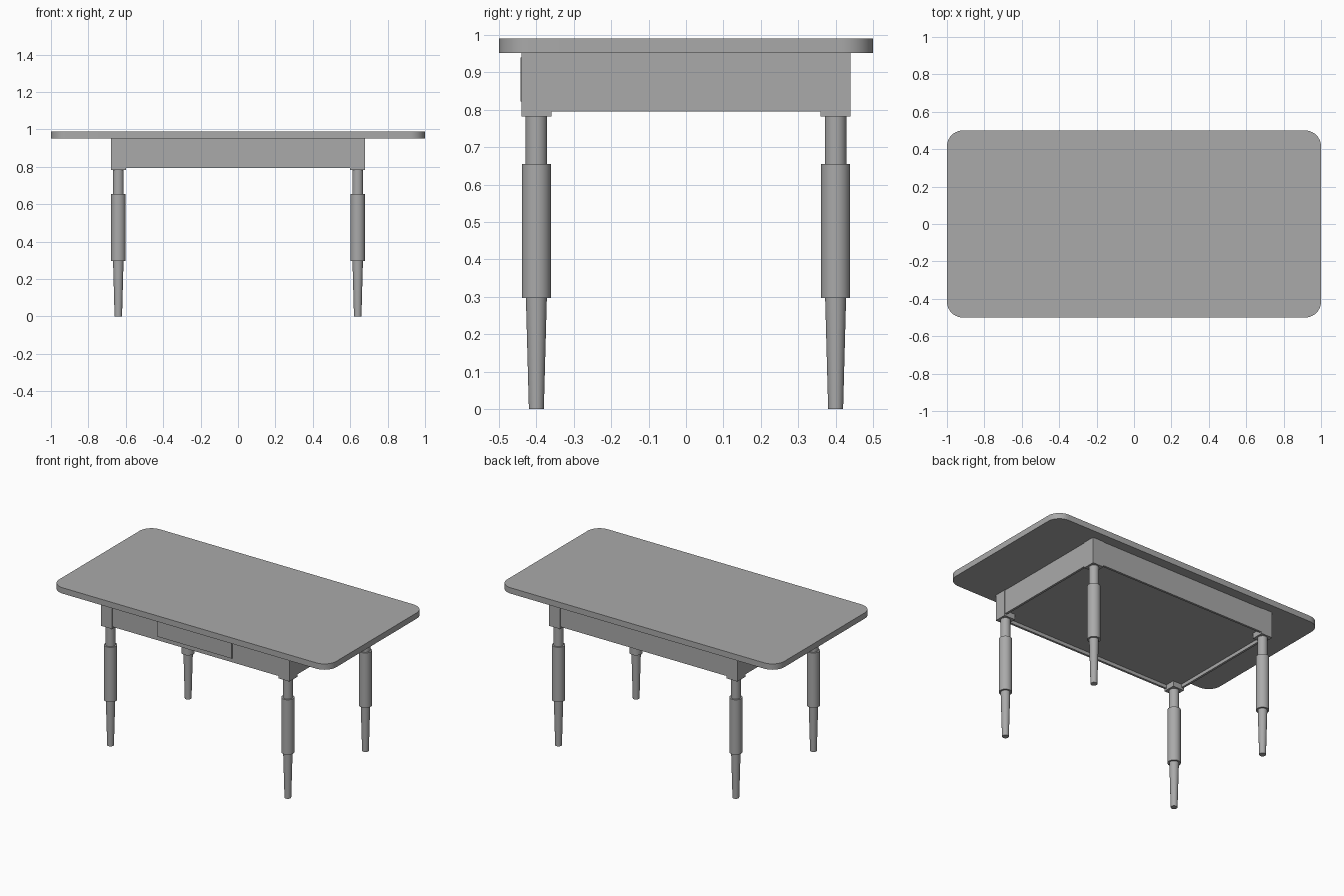
import bpy
import bmesh
import math

default = bpy.data.objects.get("Cube")
if default:
    bpy.data.objects.remove(default, do_unlink=True)

grey = bpy.data.materials.new("plain_grey")
grey.use_nodes = True
GREY = (0.4, 0.4, 0.4, 1)
grey.diffuse_color = GREY
grey.node_tree.nodes["Principled BSDF"].inputs["Base Color"].default_value = GREY


def finish(name, bm, smooth=False):
    bmesh.ops.recalc_face_normals(bm, faces=bm.faces)
    mesh = bpy.data.meshes.new(name)
    bm.to_mesh(mesh)
    bm.free()
    mesh.materials.append(grey)
    obj = bpy.data.objects.new(name, mesh)
    bpy.context.collection.objects.link(obj)
    if smooth:
        bpy.ops.object.select_all(action="DESELECT")
        obj.select_set(True)
        bpy.context.view_layer.objects.active = obj
        bpy.ops.object.shade_smooth_by_angle(angle=math.radians(30))
    return obj


def box_mesh(x0, x1, y0, y1, z0, z1):
    bm = bmesh.new()
    bmesh.ops.create_cube(bm, size=1)
    for v in bm.verts:
        v.co.x = x1 if v.co.x > 0 else x0
        v.co.y = y1 if v.co.y > 0 else y0
        v.co.z = z1 if v.co.z > 0 else z0
    return bm


def turned(name, x, y, profile, sides=32):
    """Lathe a (radius, height) profile around a vertical axis."""
    bm = bmesh.new()
    rings = []
    for r, z in profile:
        rings.append([bm.verts.new((x + r * math.cos(math.tau * i / sides),
                                    y + r * math.sin(math.tau * i / sides), z))
                      for i in range(sides)])
    for low, high in zip(rings, rings[1:]):
        for i in range(sides):
            j = (i + 1) % sides
            bm.faces.new((low[i], low[j], high[j], high[i]))
    bm.faces.new(rings[0])
    bm.faces.new(rings[-1])
    return finish(name, bm, smooth=True)


# Tabletop with rounded corners
bm = box_mesh(-1, 1, -0.5, 0.5, 0.952, 0.99)
uprights = [e for e in bm.edges if abs(e.verts[0].co.z - e.verts[1].co.z) > 0.01]
bmesh.ops.bevel(bm, geom=uprights, offset=0.085, segments=10, profile=0.5, affect="EDGES")
finish("tabletop", bm, smooth=True)

# Legs: turned shaft under a square corner block
LEG_X, LEG_Y, HALF = 0.64, 0.4, 0.04
BLOCK_Z, TOP_Z = 0.782, 0.952
shaft = [(0.02, 0), (0.028, 0.297), (0.039, 0.297), (0.039, 0.655),
         (0.029, 0.655), (0.029, BLOCK_Z)]
for side, sx in (("left", 1), ("right", -1)):
    for end, sy in (("front", -1), ("back", 1)):
        x, y = sx * LEG_X, sy * LEG_Y
        turned(f"{end}_{side}_leg", x, y, shaft)
        finish(f"{end}_{side}_corner_block",
               box_mesh(x - HALF, x + HALF, y - HALF, y + HALF, BLOCK_Z, TOP_Z))

# Apron: closed box set slightly inside the blocks, recessed underneath
INSET, RIM, RECESS = 0.004, 0.02, 0.022
ax, ay = LEG_X + HALF - INSET, LEG_Y + HALF - INSET
bm = box_mesh(-ax, ax, -ay, ay, 0.795, TOP_Z)
bm.normal_update()
under = [f for f in bm.faces if f.normal.z < -0.5]
bmesh.ops.inset_region(bm, faces=under, thickness=RIM)
panel = bmesh.ops.extrude_face_region(bm, geom=under)
bmesh.ops.translate(bm, vec=(0, 0, RECESS),
                    verts=[g for g in panel["geom"] if isinstance(g, bmesh.types.BMVert)])
bmesh.ops.delete(bm, geom=[f for f in under if f.is_valid], context="FACES_ONLY")
finish("apron", bm)

# Drawer front
finish("drawer_front", box_mesh(-0.275, 0.265, -0.443, -ay + 0.01, 0.822, 0.94))
